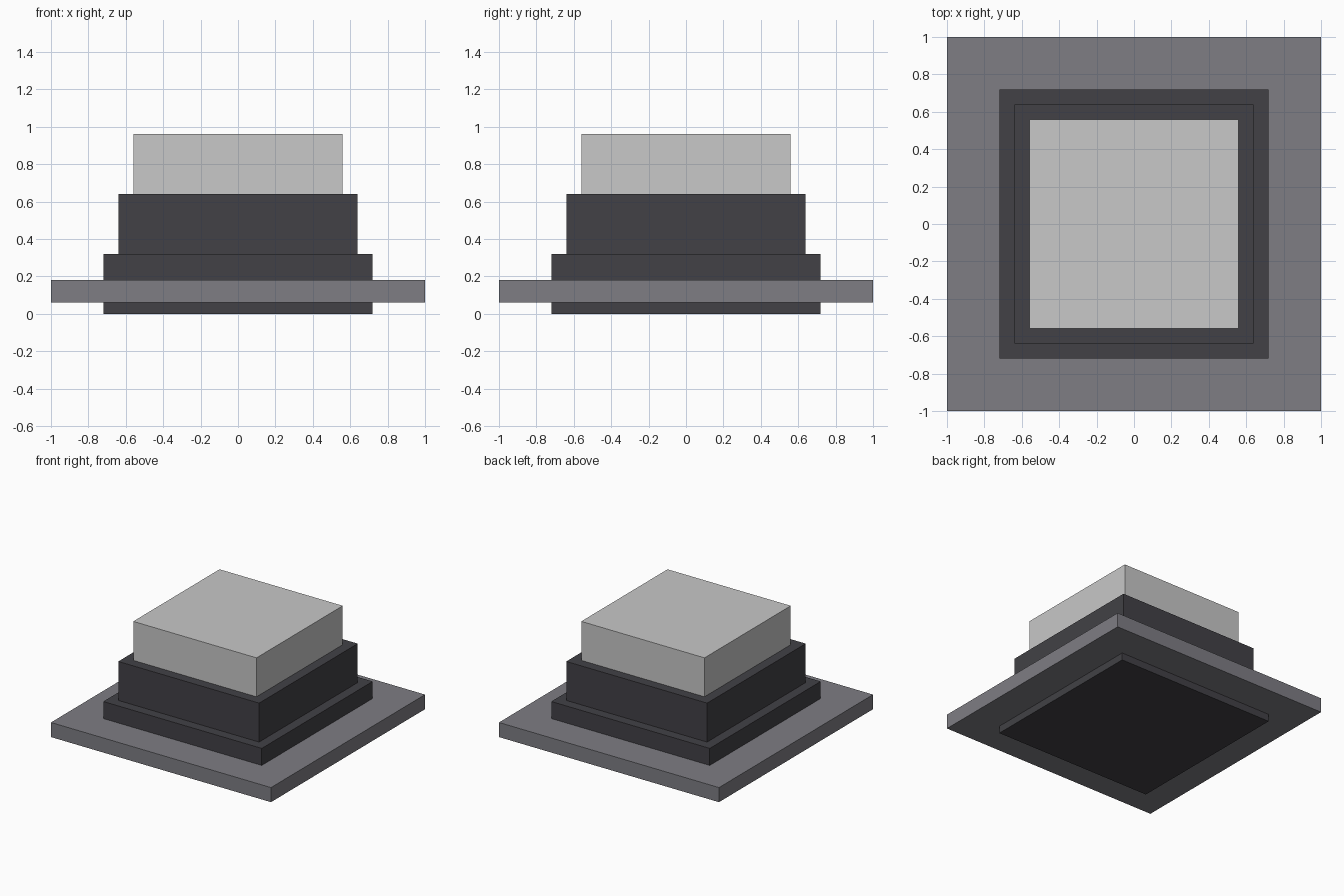
import bpy

# Remove the default object
cube = bpy.data.objects.get("Cube")
if cube:
    bpy.data.objects.remove(cube, do_unlink=True)


def make_material(name, rgb):
    mat = bpy.data.materials.new(name)
    mat.use_nodes = True
    colour = (*rgb, 1.0)
    mat.diffuse_color = colour
    mat.node_tree.nodes["Principled BSDF"].inputs["Base Color"].default_value = colour
    return mat


def add_block(name, width, bottom, top, mat):
    """Square block centred on the z axis, between two heights."""
    bpy.ops.mesh.primitive_cube_add(size=1, location=(0, 0, (bottom + top) / 2))
    block = bpy.context.object
    block.name = name
    block.scale = (width, width, top - bottom)
    bpy.ops.object.transform_apply(location=False, rotation=False, scale=True)
    block.data.materials.append(mat)
    return block


charcoal = make_material("charcoal", (0.054, 0.053, 0.061))
mid_grey = make_material("mid grey", (0.21, 0.206, 0.23))
light_grey = make_material("light grey", (0.58, 0.58, 0.58))

# Stepped housing, passing through the mounting plate
add_block("base_block", 1.44, 0.0, 0.32, charcoal)
add_block("mounting_plate", 2.0, 0.06, 0.18, mid_grey)
add_block("upper_housing", 1.28, 0.32, 0.64, charcoal)

# Push cap
add_block("cap", 1.12, 0.64, 0.96, light_grey)
